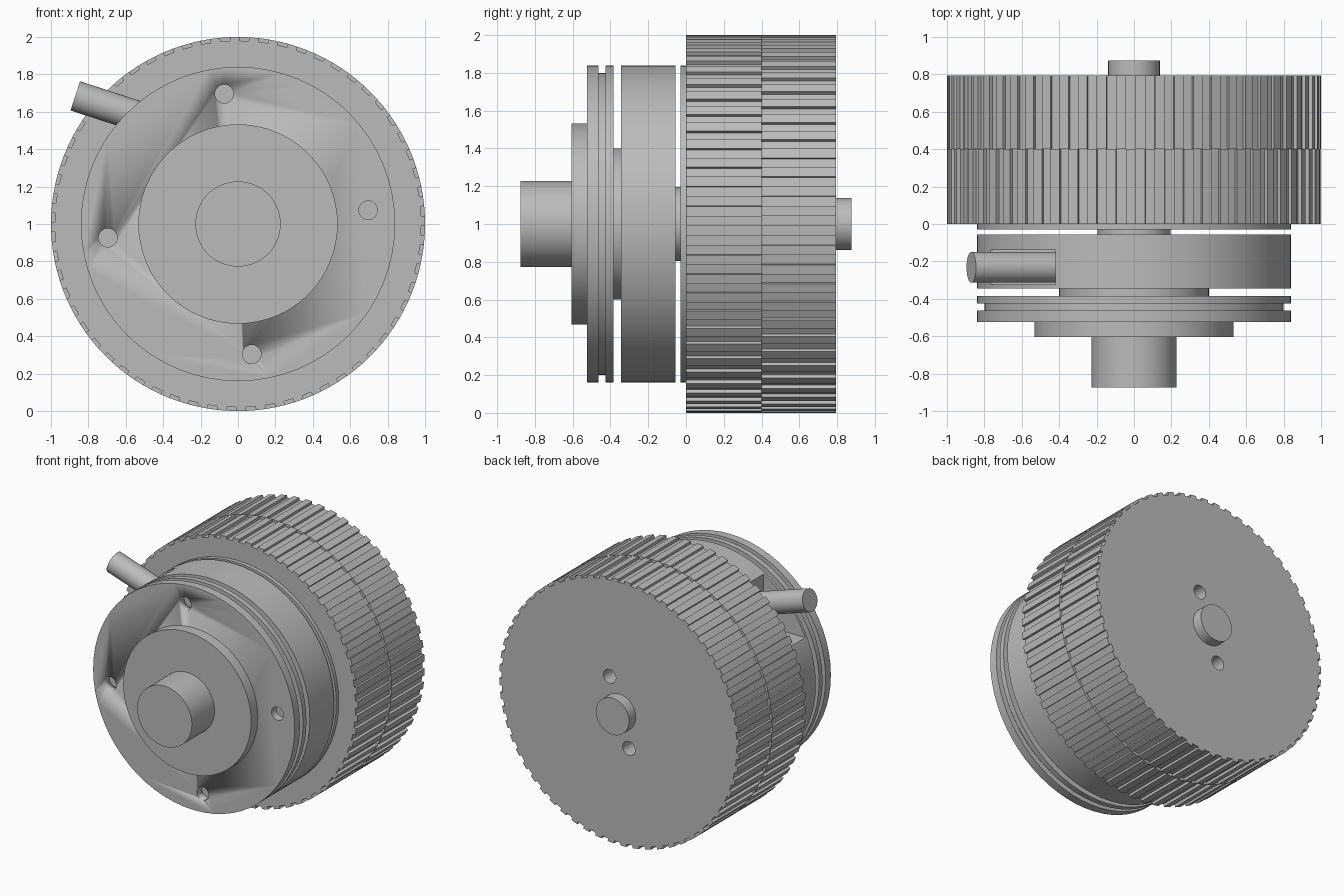
import bpy
import bmesh
from math import sin, cos, pi, radians
from mathutils import Vector, Matrix

cube = bpy.data.objects.get("Cube")
if cube:
    bpy.data.objects.remove(cube, do_unlink=True)

# One plain grey for the whole assembly
grey = bpy.data.materials.new("plain grey")
grey.use_nodes = True
GREY = (0.5, 0.5, 0.5, 1)
grey.diffuse_color = GREY
grey.node_tree.nodes["Principled BSDF"].inputs["Base Color"].default_value = GREY

AXIS_Z = 1.0


def finish(name, bm, smooth=True):
    bmesh.ops.recalc_face_normals(bm, faces=bm.faces)
    mesh = bpy.data.meshes.new(name)
    bm.to_mesh(mesh)
    bm.free()
    mesh.materials.append(grey)
    ob = bpy.data.objects.new(name, mesh)
    bpy.context.collection.objects.link(ob)
    if smooth:
        select(ob)
        bpy.ops.object.shade_smooth_by_angle(angle=radians(30))
    return ob


def select(ob):
    bpy.ops.object.select_all(action='DESELECT')
    ob.select_set(True)
    bpy.context.view_layer.objects.active = ob


def rod(name, start, end, radius, sides=64):
    """Closed cylinder between two points."""
    start, end = Vector(start), Vector(end)
    axis = end - start
    turn = axis.to_track_quat('Z', 'Y').to_matrix().to_4x4()
    bm = bmesh.new()
    bmesh.ops.create_cone(bm, cap_ends=True, segments=sides, radius1=radius,
                          radius2=radius, depth=axis.length,
                          matrix=Matrix.Translation((start + end) / 2) @ turn)
    return finish(name, bm)


def disc(name, y0, y1, radius, sides=64):
    return rod(name, (0, y0, AXIS_Z), (0, y1, AXIS_Z), radius, sides)


def gear(name, y0, y1, phase, teeth=60, outer=1.0, root=0.98):
    """Square-toothed wheel extruded along the axis."""
    bm = bmesh.new()
    step = 2 * pi / teeth
    ring = []
    for i in range(teeth):
        for part, r in ((0, root), (0, outer), (0.5, outer), (0.5, root)):
            a = (i + part) * step + phase
            ring.append(bm.verts.new((r * cos(a), y0, AXIS_Z + r * sin(a))))
    face = bm.faces.new(ring)
    out = bmesh.ops.extrude_face_region(bm, geom=[face], use_keep_orig=True)
    moved = [v for v in out["geom"] if isinstance(v, bmesh.types.BMVert)]
    bmesh.ops.translate(bm, verts=moved, vec=(0, y1 - y0, 0))
    return finish(name, bm, smooth=False)


def cut(ob, cutter):
    """Subtract the cutter, then discard it."""
    cutter.hide_render = True
    mod = ob.modifiers.new("cut", 'BOOLEAN')
    mod.operation = 'DIFFERENCE'
    mod.solver = 'EXACT'
    mod.object = cutter
    select(ob)
    bpy.ops.object.modifier_apply(modifier=mod.name)
    bpy.data.objects.remove(cutter, do_unlink=True)


# Front shaft, hub and grooved flange
disc("front_shaft", -0.875, -0.6, 0.228)
disc("front_hub", -0.605, -0.52, 0.533)
flange = disc("front_flange", -0.525, -0.462, 0.84)
disc("flange_groove", -0.465, -0.42, 0.80)
disc("flange_rear_ring", -0.425, -0.385, 0.84)

# Four bolt holes in the flange
for i in range(4):
    a = radians(6) + i * pi / 2
    x, z = 0.70 * cos(a), AXIS_Z + 0.70 * sin(a)
    cut(flange, rod("bolt_hole", (x, -0.6, z), (x, -0.4, z), 0.05, 24))

# Drum between two narrow necks
disc("front_neck", -0.39, -0.34, 0.40)
drum = disc("drum", -0.345, -0.055, 0.84)
disc("rear_neck", -0.06, -0.025, 0.195)
disc("backing_plate", -0.03, 0.0, 0.84)

# Notch in the drum and the slanted rod that sits in it
bm = bmesh.new()
bmesh.ops.create_cube(bm, size=1)
bmesh.ops.scale(bm, vec=(0.6, 0.185, 0.6), verts=bm.verts)
bmesh.ops.translate(bm, vec=(-0.72, -0.232, 1.64), verts=bm.verts)
cut(drum, finish("notch", bm, smooth=False))
rod("slanted_rod", (-0.87, -0.232, 1.685), (-0.36, -0.232, 1.519), 0.082, 32)

# Two toothed wheels, offset by half a tooth
gear("front_wheel", 0.0, 0.4, radians(-0.5))
rear = gear("rear_wheel", 0.4, 0.795, radians(2.5))

# Rear shaft stub and the pair of holes beside it
disc("rear_shaft", 0.79, 0.875, 0.138)
for side in (1, -1):
    x, z = 0.08 * side, AXIS_Z + 0.25 * side
    cut(rear, rod("rear_hole", (x, 0.6, z), (x, 0.9, z), 0.052, 24))
